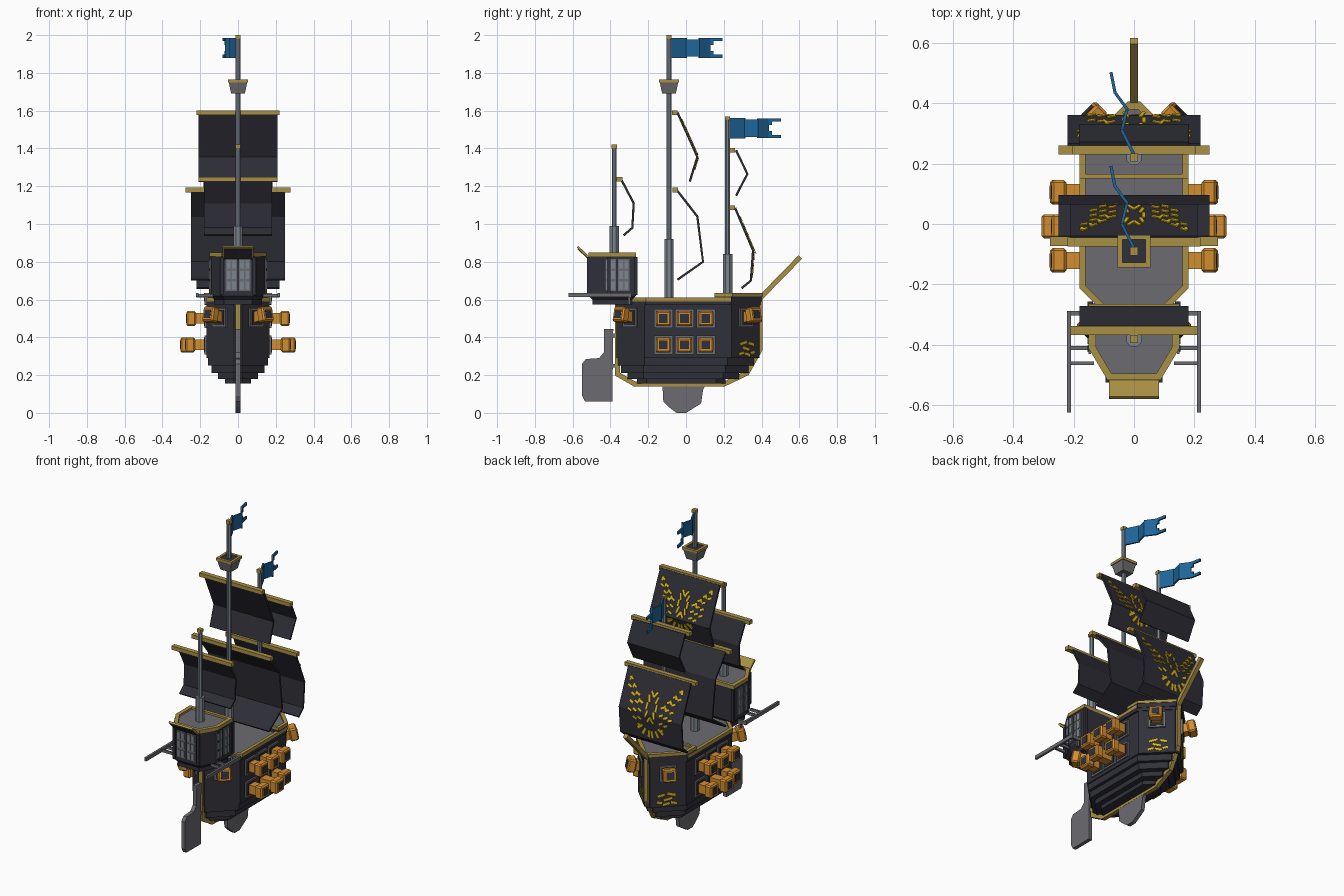
import bpy, bmesh, math
from mathutils import Matrix, Vector

cube = bpy.data.objects.get("Cube")
if cube:
    bpy.data.objects.remove(cube, do_unlink=True)


def material(name, r, g, b):
    m = bpy.data.materials.new(name)
    m.use_nodes = True
    m.diffuse_color = (r, g, b, 1)
    m.node_tree.nodes["Principled BSDF"].inputs["Base Color"].default_value = (r, g, b, 1)
    return m


DARK = material("dark timber", .03, .03, .042)
SAIL = material("dark cloth", .026, .026, .036)
GREY = material("grey planks", .15, .15, .165)
STEEL = material("pale steel", .2, .235, .27)
GOLD = material("gold trim", .4, .28, .06)
ORANGE = material("orange metal", .65, .27, .03)
BLUE = material("blue cloth", .014, .13, .32)
YELLOW = material("yellow paint", .72, .47, .005)


def finish(name, bm, mat):
    bmesh.ops.recalc_face_normals(bm, faces=bm.faces)
    me = bpy.data.meshes.new(name)
    bm.to_mesh(me)
    bm.free()
    me.materials.append(mat)
    ob = bpy.data.objects.new(name, me)
    bpy.context.collection.objects.link(ob)
    return ob


def at(loc, size, rot=Matrix()):
    return Matrix.Translation(loc) @ rot @ Matrix.Diagonal((*size, 1))


def boxes(name, mat, items):
    bm = bmesh.new()
    for m in items:
        bmesh.ops.create_cube(bm, size=1, matrix=m)
    return finish(name, bm, mat)


def span(x0, x1, y0, y1, z0, z1):
    return at(((x0 + x1) / 2, (y0 + y1) / 2, (z0 + z1) / 2), (x1 - x0, y1 - y0, z1 - z0))


def beam(p, q, w, h, extra=0.0):
    p, q = Vector(p), Vector(q)
    rot = (q - p).to_track_quat('X', 'Z').to_matrix().to_4x4()
    return at((p + q) / 2, ((q - p).length + extra, w, h), rot)


def loft(name, mat, rings, bm=None, ends=True):
    done = bm is None
    bm = bm or bmesh.new()
    vs = [[bm.verts.new(p) for p in r] for r in rings]
    n = len(vs[0])
    for a, b in zip(vs, vs[1:]):
        for i in range(n):
            bm.faces.new((a[i], a[(i + 1) % n], b[(i + 1) % n], b[i]))
    if ends:
        bm.faces.new(vs[0])
        bm.faces.new(vs[-1])
    return finish(name, bm, mat) if done else bm


def ring(plan, z):
    return [(x, y, z) for x, y in plan]


def ship_plan(w, y0, y1, nose=.02, pointed_stern=True):
    c = w - nose
    right = [(nose, y1), (w, y1 - c)]
    right += [(w, y0 + c), (nose, y0)] if pointed_stern else [(w, y0)]
    return right + [(-x, y) for x, y in reversed(right)]


def frame(name, mat, outer, inner, z0, z1):
    rings = [ring(outer, z0), ring(outer, z1), ring(inner, z1), ring(inner, z0), ring(outer, z0)]
    bm = loft(name, mat, rings, bmesh.new(), ends=False)
    bmesh.ops.remove_doubles(bm, verts=bm.verts, dist=1e-5)
    return finish(name, bm, mat)


# Hull: stepped layers, widest on top
bm = bmesh.new()
for z0, z1, w, y0, y1 in [(.155, .18, .07, -.26, .21), (.18, .21, .105, -.31, .28),
                          (.21, .25, .14, -.345, .33), (.25, .29, .16, -.36, .36),
                          (.29, .57, .168, -.367, .39), (.57, .595, .178, -.372, .395)]:
    plan = ship_plan(w, y0, y1)
    loft("", DARK, [ring(plan, z0), ring(plan, z1)], bm)
finish("hull", bm, DARK)
bow = ship_plan(.178, .15, .4, .02, False)
loft("bow_bulwark", DARK, [ring(bow, .59), ring(bow, .62)])

# Decks and rails
deck = ship_plan(.165, -.36, .37)
loft("main_deck", GREY, [ring(deck, .59), ring(deck, .6)])
bow_in = ship_plan(.16, .165, .38, .012, False)
loft("bow_deck", GREY, [ring(bow_in, .615), ring(bow_in, .624)])
frame("main_rail", GOLD, ship_plan(.18, -.373, .397), ship_plan(.16, -.353, .377, .012), .59, .61)
frame("bow_rail", GOLD, ship_plan(.18, .15, .405, .02, False), bow_in, .617, .635)

# Keel trim, bowsprit
keel = [(-.363, .585), (-.363, .205), (-.27, .152), (.2, .152), (.322, .21), (.392, .335), (.392, .625)]
keel = [(0, y, z) for y, z in keel]
boxes("keel_trim", GOLD, [beam(a, b, .026, .026, .012) for a, b in zip(keel, keel[1:])])
boxes("bowsprit", GOLD, [beam((0, .39, .605), (0, .605, .825), .026, .026)])


# Flat fins below the hull
def fin(name, pts):
    loft(name, GREY, [[(x, y, z) for y, z in pts] for x in (-.012, .012)])


fin("rudder", [(-.39, .06), (-.535, .06), (-.55, .09), (-.55, .26), (-.53, .285), (-.46, .29),
               (-.435, .32), (-.435, .445), (-.385, .445)])
fin("keel_fin", [(-.125, .15), (-.12, .06), (-.09, .03), (-.05, 0), (0, 0), (.04, .025),
                 (.08, .05), (.09, .12), (.105, .15)])
boxes("rudder_hinge", GREY, [span(-.01, .01, -.4, -.365, z, z + .02) for z in (.24, .4)])

# Cabin at the stern
half = [(.145, -.265), (.145, -.41), (.085, -.515)]
cabin = half + [(-x, y) for x, y in reversed(half)]
inner = [(x * .87, -.39 + (y + .39) * .84) for x, y in cabin]
loft("cabin", DARK, [ring(inner, .575), ring(inner, .6), ring(cabin, .62), ring(cabin, .83)])
loft("cabin_roof", GREY, [ring(inner, .83), ring(inner, .838)])
frame("cabin_rail", GOLD, [(x * 1.04, y) for x, y in cabin], inner, .828, .85)
boxes("cabin_posts", DARK, [at((s * x, y, .725), (.018, .018, .2))
                            for s in (-1, 1) for x, y in half])
boxes("stern_board", GOLD, [beam((0, -.575, .88), (0, -.515, .823), .166, .012)])
boxes("stern_board_back", DARK, [beam((0, -.57, .87), (0, -.5, .805), .15, .012)])

# Cabin windows: frame plates with small panes
frames, panes = [], []
for u in (-.035, .035):
    frames.append(at((u, -.516, .73), (.06, .008, .17)))
    for s in (-1, 1):
        frames.append(at((s * .146, -.365 + u, .73), (.008, .06, .17)))
    for du in (-.014, .014):
        for dz in (-.056, 0, .056):
            panes.append(at((u + du, -.521, .73 + dz), (.02, .006, .042)))
            for s in (-1, 1):
                panes.append(at((s * .151, -.365 + u + du, .73 + dz), (.006, .02, .042)))
boxes("window_frames", GREY, frames)
boxes("window_panes", STEEL, panes)

# Boat davits beside the cabin
rods = []
for s in (-1, 1):
    rods.append(at((s * .215, -.455, .625), (.014, .335, .022)))
    rods += [at((s * .175, y, .622), (.085, .012, .016)) for y in (-.41, -.46)]
    rods += [at((s * .19, -.295, .62), (.06, .014, .02)), at((s * .17, -.3, .6), (.014, .014, .05))]
boxes("davits", GREY, rods)

# Cannons with gun ports
ports, plates, barrels, muzzles, bores = [], [], [], [], []


def cannon(x, y, z, yaw, pitch, length):
    base = Matrix.Translation((x, y, z)) @ Matrix.Rotation(yaw, 4, 'Z')
    ports.append(base @ at((.004, 0, 0), (.012, .1, .1)))
    plates.append(base @ at((.009, 0, 0), (.008, .078, .078)))
    gun = base @ Matrix.Rotation(-pitch, 4, 'Y')
    barrels.append(gun @ at((length / 2 - .03, 0, 0), (length + .02, .056, .056)))
    muzzles.append(gun @ at((length - .025, 0, 0), (.05, .08, .08)))
    bores.append(gun @ at((length, 0, 0), (.003, .046, .046)))


for s in (-1, 1):
    side = 0 if s > 0 else math.pi
    for y in (-.12, -.008, .105):
        cannon(s * .168, y, .5, side, 0, .105)
        cannon(s * .168, y, .36, side, 0, .137 if abs(y) < .05 else .11)
    q = math.pi / 4
    cannon(s * .094, -.293, .505, -q if s > 0 else -3 * q, .2, .098)
    cannon(s * .094, .316, .505, q if s > 0 else 3 * q, .2, .085)
boxes("gun_ports", GREY, ports)
boxes("gun_port_backs", DARK, plates)
boxes("cannon_barrels", ORANGE, barrels)
bevel = boxes("cannon_muzzles", ORANGE, muzzles).modifiers.new("chamfer", 'BEVEL')
bevel.width, bevel.segments = .008, 1
boxes("cannon_bores", DARK, bores)

# Painted dashes low on the bow
dashes = []
for s in (-1, 1):
    rot = Matrix.Rotation(s * math.pi / 4, 4, 'Z')
    for i, (d, z, w) in enumerate([(-.02, .37, .05), (.04, .365, .04), (-.035, .315, .035),
                                   (.01, .31, .04), (.05, .32, .03), (.0, .34, .05)]):
        tilt = Matrix.Rotation(.25 * (-1) ** i, 4, 'X')
        dashes.append(at((s * (.094 - d * .7), .316 + d * .7, z), (.006, w, .013), rot @ tilt))
boxes("bow_marks", YELLOW, dashes)


# Masts
def pole(bm, y, z0, z1, r):
    bmesh.ops.create_cone(bm, cap_ends=True, segments=8, radius1=r, radius2=r, depth=z1 - z0,
                          matrix=Matrix.Translation((0, y, (z0 + z1) / 2)) @ Matrix.Rotation(math.pi / 8, 4, 'Z'))


caps = []
for name, y, z0, z1, z2 in [("mizzen_mast", -.38, .83, .99, 1.42), ("main_mast", -.09, .59, .92, 2),
                            ("fore_mast", .22, .61, .84, 1.57)]:
    bm = bmesh.new()
    pole(bm, y, z0, z1, .027)
    pole(bm, y, z1, z2 - .015, .0135)
    finish(name, bm, STEEL)
    caps.append(at((0, y, z2 - .01), (.027, .027, .02)))
boxes("mast_caps", GOLD, caps)

# Crow's nest
def square(r, z):
    return [(x * r, y * r - .09, z) for x, y in ((1, 1), (-1, 1), (-1, -1), (1, -1))]


loft("crows_nest", GREY, [square(.036, 1.69), square(.05, 1.755)])
boxes("crows_nest_floor", DARK, [at((0, -.09, 1.757), (.08, .08, .008))])
boxes("crows_nest_rim", GOLD, [at((s * .046, -.09, 1.758), (.016, .108, .016)) for s in (-1, 1)]
      + [at((0, -.09 + s * .046, 1.758), (.108, .016, .016)) for s in (-1, 1)])


# Sails, yards and emblem
def emblem(name, half_w, path):
    pts = [Vector((0, y, z)) for y, z in path]
    lens = [(b - a).length for a, b in zip(pts, pts[1:])]
    total, items = sum(lens), []

    def dash(x, s, w, h, angle=0):
        d = s * total
        for a, b, l in zip(pts, pts[1:], lens):
            if d <= l:
                break
            d -= l
        t = (a - b).normalized()
        n = Vector((1, 0, 0)).cross(t) * -1
        n = n if n.y > 0 else -n
        rot = Matrix(((1, 0, 0), t, n)).transposed().to_4x4()
        for k in (-1, 1):
            pos = a - t * d + n * .008 + Vector((k * x * half_w, 0, 0))
            items.append(at(pos, (w * half_w, h * half_w, .004), rot @ Matrix.Rotation(k * angle, 4, 'Z')))

    for i in range(5):                        # central ring
        th = math.pi * (i + .5) / 5
        dash(.15 * math.sin(th), .42 - .17 * math.cos(th), .055, .19, math.radians(36) * (2 - i) * -.45 if i != 2 else 0)
    for j in range(4):                        # wing feathers
        for i in range(4 - j // 2):
            dash(.34 + .15 * i, .42 - .085 * i + .1 * j - .03, .13, .055, .45)
        dash(.42 + .13 * j, .38 - .08 * j, .05, .12, .3)
    for a in (.12, .5, .9):                   # tail rays
        dash(.42 * math.sin(a), .58 + .2 * math.cos(a), .07, .2, a)
    boxes(name, YELLOW, items)


def sail(name, yard_y, yard_z, yard_w, w, path, marked=False):
    boxes(name + "_yard", GOLD, [at((0, yard_y, yard_z), (2 * yard_w, .03, .024))])
    bm = bmesh.new()
    rows = [[bm.verts.new((s * w, y, z)) for s in (-1, 1)] for y, z in path]
    for a, b in zip(rows, rows[1:]):
        bm.faces.new((a[0], a[1], b[1], b[0]))
    mod = finish(name, bm, SAIL).modifiers.new("thickness", 'SOLIDIFY')
    mod.thickness, mod.offset = .012, 0
    if marked:
        emblem(name + "_emblem", w, path)


sail("mizzen_sail", -.352, 1.238, .21, .18, [(-.345, 1.24), (-.277, 1.11), (-.284, .98), (-.33, .94)])
sail("main_topsail", -.06, 1.588, .22, .21, [(-.045, 1.59), (.06, 1.355), (.02, 1.225)], True)
sail("main_sail", -.057, 1.18, .278, .25, [(-.045, 1.175), (.06, 1.04), (.09, .8), (-.045, .705)])
sail("fore_topsail", .245, 1.39, .205, .182, [(.265, 1.39), (.325, 1.265), (.265, 1.15)])
sail("fore_sail", .245, 1.085, .25, .22, [(.26, 1.085), (.355, .86), (.343, .7), (.295, .66)], True)


# Swallow-tailed flags
def flag(name, y, z):
    path = [(0, .01), (-.04, .09), (-.023, .16), (-.063, .215), (-.076, .28)]
    pts = [Vector((x, y + d, z)) for x, d in path]
    items = [beam(a, b, .01, h, .005) for a, b, h in zip(pts, pts[1:], (.108, .092, .105))]
    for k in (-1, 1):
        up = Vector((0, 0, k * .044))
        items.append(beam(pts[3] + up, pts[4] + up, .01, .017, .004))
        mid = pts[3].lerp(pts[4], .3)
        items.append(beam(pts[3] + up * .7, mid + up * .7, .01, .03))
    boxes(name, BLUE, items)


flag("main_flag", -.09, 1.932)
flag("fore_flag", .22, 1.507)
